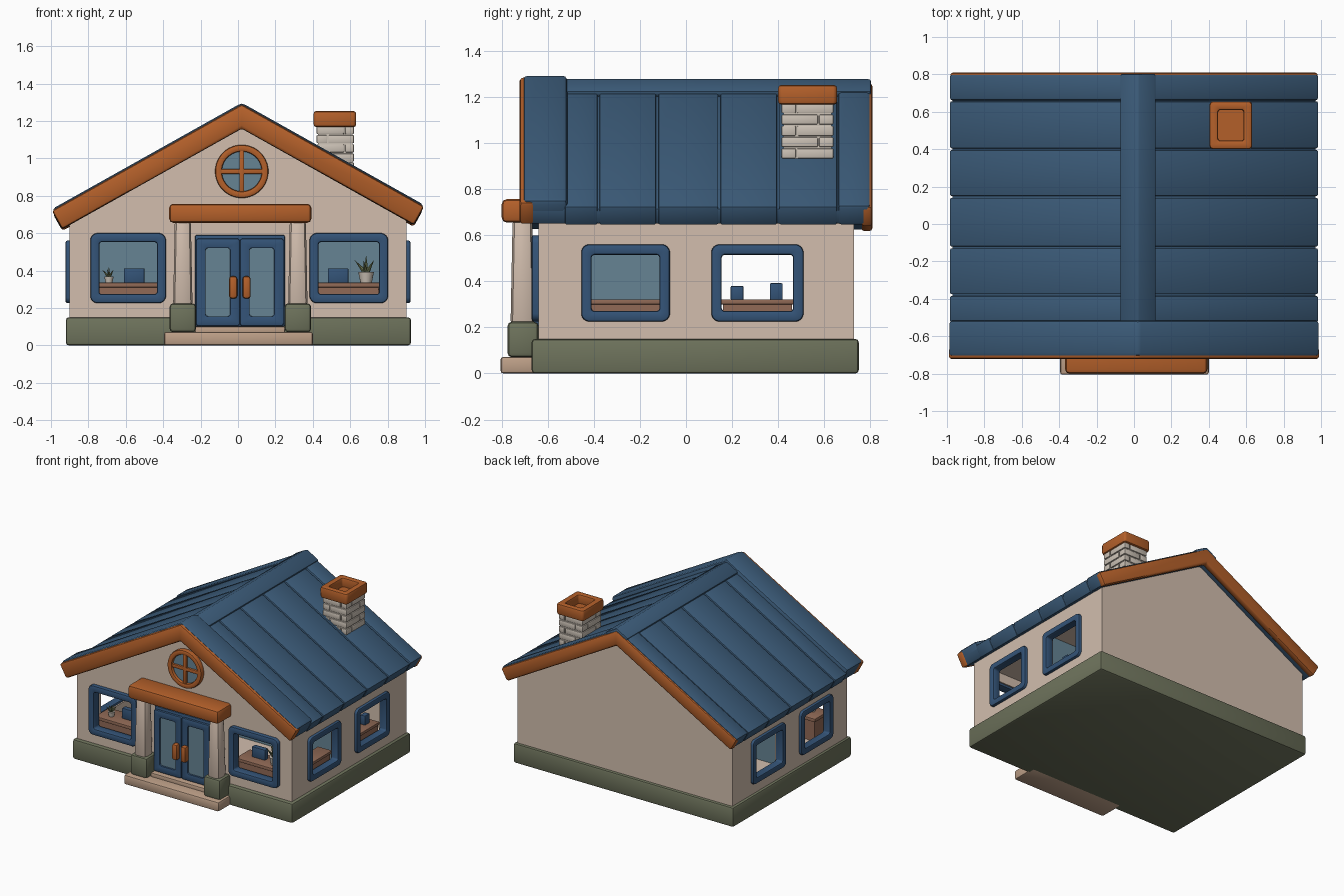
import bpy, bmesh, math
from mathutils import Matrix, Vector

if "Cube" in bpy.data.objects:
    bpy.data.objects.remove(bpy.data.objects["Cube"])


def mat(name, r, g, b):
    m = bpy.data.materials.new(name)
    lin = lambda c: ((c / 255 + 0.055) / 1.055) ** 2.4
    m.diffuse_color = (lin(r), lin(g), lin(b), 1)
    m.use_nodes = True
    m.node_tree.nodes["Principled BSDF"].inputs["Base Color"].default_value = m.diffuse_color
    return m


BLUE = mat("roof blue", 60, 92, 122)
TRIMBLUE = mat("door blue", 52, 84, 120)
ORANGE = mat("trim orange", 180, 96, 42)
WALL = mat("wall beige", 210, 190, 174)
STONE = mat("olive stone", 110, 115, 92)
STEP = mat("step tan", 190, 160, 136)
BRICK = mat("pale brick", 204, 194, 182)
GLASS = mat("glass blue grey", 102, 132, 148)
WOOD = mat("desk brown", 145, 106, 86)
LEAF = mat("leaf green", 112, 122, 84)


def make(name, verts, faces, m, bevel=0.0, segs=2):
    bm = bmesh.new()
    vs = [bm.verts.new(v) for v in verts]
    for f in faces:
        bm.faces.new([vs[i] for i in f])
    bmesh.ops.recalc_face_normals(bm, faces=bm.faces)
    me = bpy.data.meshes.new(name)
    bm.to_mesh(me)
    bm.free()
    me.materials.append(m)
    ob = bpy.data.objects.new(name, me)
    bpy.context.collection.objects.link(ob)
    if bevel:
        b = ob.modifiers.new("bevel", 'BEVEL')
        b.width, b.segments, b.limit_method = bevel, segs, 'ANGLE'
        b.angle_limit = math.radians(35)
    return ob


def prism(name, prof, y0, y1, m, bevel=0.0):
    """Profile in x/z, extruded along y."""
    n = len(prof)
    v = [(x, y, z) for y in (y0, y1) for x, z in prof]
    f = [tuple(range(n)), tuple(range(n, 2 * n))]
    f += [(i, (i + 1) % n, (i + 1) % n + n, i + n) for i in range(n)]
    return make(name, v, f, m, bevel)


def box(name, x, y, z, m, bevel=0.008, taper=1.0):
    cx, cy = sum(x) / 2, sum(y) / 2
    v = []
    for zz, s in ((z[0], 1), (z[1], taper)):
        for a, b in ((0, 0), (1, 0), (1, 1), (0, 1)):
            v.append((cx + (x[a] - cx) * s, cy + (y[b] - cy) * s, zz))
    f = [(0, 1, 2, 3), (4, 5, 6, 7)] + [(i, (i + 1) % 4, (i + 1) % 4 + 4, i + 4) for i in range(4)]
    return make(name, v, f, m, bevel)


def axes(u, v, w):
    return Matrix((u, v, w)).transposed()


FRONT = axes((1, 0, 0), (0, 0, 1), (0, -1, 0))
RIGHT = axes((0, 1, 0), (0, 0, 1), (1, 0, 0))
LEFT = axes((0, -1, 0), (0, 0, 1), (-1, 0, 0))
UP = Matrix.Identity(3)


def ring(name, centre, w, h, r, border, depth, m, rot=FRONT, bevel=0.01, n=5):
    """Rounded rectangular frame; depth runs outward from centre."""
    def outline(w, h, r):
        pts = []
        for k, (sx, sy) in enumerate(((1, 1), (-1, 1), (-1, -1), (1, -1))):
            for i in range(n):
                a = math.pi / 2 * (k + (i + 0.5) / n)
                pts.append((sx * (w / 2 - r) + r * math.cos(a), sy * (h / 2 - r) + r * math.sin(a)))
        return pts
    outer = outline(w, h, r)
    inner = outline(w - 2 * border, h - 2 * border, max(r - border, 0.015))
    c, N = Vector(centre), 4 * n
    v = [c + rot @ Vector((x, y, d)) for o, d in ((outer, 0), (outer, depth), (inner, depth), (inner, 0)) for x, y in o]
    f = [(k * N + i, k * N + (i + 1) % N, (k + 1) % 4 * N + (i + 1) % N, (k + 1) % 4 * N + i)
         for k in range(4) for i in range(N)]
    return make(name, v, f, m, bevel)


# Walls: gabled block, hollowed and pierced by the windows
CX = 0.02
walls = prism("walls", [(-.9, .1), (.9, .1), (.9, .70), (CX, 1.2), (-.9, .70)], -.64, .73, WALL, 0)
cutters = [box("room_cutter", (-.85, .85), (-.59, .68), (.16, .64), WALL, 0)]
for x in (-.5875, .5925):
    cutters.append(box("cut", (x - .17, x + .17), (-.8, -.5), (.255, .57), WALL, 0))
for y in (-.2625, .31):
    cutters.append(box("cut", (-1.2, 1.2), (y - .165, y + .165), (.255, .53), WALL, 0))
for c in cutters:
    c.hide_render = True
    b = walls.modifiers.new("cut", 'BOOLEAN')
    b.operation, b.object, b.solver = 'DIFFERENCE', c, 'EXACT'
bpy.context.view_layer.objects.active = walls
for b in list(walls.modifiers):
    bpy.ops.object.modifier_apply(modifier=b.name)
for c in cutters:
    bpy.data.objects.remove(c)

# Inner partitions seen through the windows
box("cross_partition", (-.86, .86), (0, .02), (.15, .65), GLASS, 0)
box("middle_partition", (-.01, .01), (-.6, 0), (.15, .65), GLASS, 0)

# Plinth and steps
box("plinth", (-.92, .925), (-.67, .75), (0, .15), STONE, .015)
box("front_step", (-.395, .4), (-.805, -.6), (0, .072), STEP, .012)
box("door_sill", (-.23, .25), (-.72, -.6), (.06, .1), STEP, .006)

# Window frames
for x, w in ((-.5875, .405), (.5925, .42)):
    ring("front_window_frame", (x, -.6, .413), w, .375, .04, .048, .07, TRIMBLUE)
for y, w in ((-.2625, .385), (.31, .4)):
    ring("right_window_frame", (.86, y, .393), w, .335, .035, .045, .062, TRIMBLUE, RIGHT)
    ring("left_window_frame", (-.86, y, .393), w, .335, .035, .045, .062, TRIMBLUE, LEFT)

# Round gable window
ring("round_window_frame", (CX, -.62, .93), .285, .285, .1424, .036, .055, ORANGE, n=8)
bpy.ops.mesh.primitive_cylinder_add(vertices=32, radius=.12, depth=.02, location=(CX, -.642, .93),
                                    rotation=(math.pi / 2, 0, 0))
bpy.context.object.name = "round_window_glass"
bpy.context.object.data.materials.append(GLASS)
box("round_window_bar", (CX - .013, CX + .013), (-.67, -.64), (.81, 1.05), ORANGE, .005)
box("round_window_bar", (CX - .12, CX + .12), (-.668, -.64), (.917, .943), ORANGE, .005)

# Double door
box("door_slab", (-.23, .25), (-.674, -.6), (.1, .59), TRIMBLUE, .008)
for x, hx in ((-.1075, -.026), (.1275, .046)):
    ring("door_leaf_frame", (x, -.67, .338), .232, .465, .012, .05, .022, TRIMBLUE, bevel=.005)
    box("door_glass", (x - .07, x + .07), (-.678, -.67), (.14, .54), GLASS, 0)
    box("door_handle", (hx - .022, hx + .022), (-.73, -.68), (.25, .37), ORANGE, .015)

# Porch columns and beam
for x in (-.295, .32):
    box("column_base", (x - .071, x + .071), (-.775, -.64), (.07, .225), STONE, .02)
    box("column", (x - .052, x + .052), (-.762, -.658), (.2, .68), WALL, .03, .82)
box("porch_beam", (-.368, .392), (-.8, -.62), (.655, .757), ORANGE, .022)


# Roof: chevron slabs of different heights
def chevron(name, xl, xr, top, t, y0, y1, m, bevel=.012):
    s = .56
    nx, nz = s / math.hypot(1, s), 1 / math.hypot(1, s)
    zl, zr = top - s * (CX - xl), top - s * (xr - CX)
    prof = [(xl, zl), (CX, top), (xr, zr), (xr - t * nx, zr - t * nz),
            (CX, top - t / nz), (xl + t * nx, zl - t * nz)]
    return prism(name, prof, y0, y1, m, bevel)


chevron("roof_deck", -.975, .975, 1.25, .08, -.69, .79, BLUE)
seams = [-.53, -.38, -.125, .145, .4, .66]
for a, b in zip(seams, seams[1:]):
    chevron("roof_panel", -.985, .985, 1.264, .09, a + .005, b - .005, BLUE, .006)
chevron("roof_front_border", -.995, .995, 1.297, .115, -.708, -.515, BLUE, .02)
chevron("roof_back_border", -.99, .99, 1.272, .1, .66, .80, BLUE, .015)
chevron("ridge_cap", -.075, .118, 1.28, .03, -.55, .803, BLUE, .01)
chevron("front_bargeboard", -.995, .995, 1.288, .112, -.722, -.66, ORANGE, .015)
chevron("back_bargeboard", -.988, .988, 1.264, .1, .76, .81, ORANGE, .015)

# Chimney: mortar core, offset bricks, hollow cap
box("chimney_core", (.428, .612), (.423, .632), (.85, 1.17), BRICK, 0)
for row in range(6):
    z = .885 + row * .049
    sx, sy = ((.48, .575), (.57, .48))[row % 2]
    for x in ((.42, sx - .003), (sx + .003, .62)):
        for y in ((.415, sy - .003), (sy + .003, .64)):
            box("chimney_brick", x, y, (z, z + .043), BRICK, .005)
ring("chimney_cap", (.518, .528, 1.168), .228, .256, .02, .046, .084, ORANGE, UP, .014)
box("chimney_inside", (.44, .60), (.44, .62), (1.16, 1.185), ORANGE, 0)

# Desks and monitors
for x0, x1 in ((-.78, -.40), (.40, .76)):
    box("front_desk_top", (x0, x1), (-.6, -.43), (.31, .335), WOOD, .004)
    box("front_desk_panel", (x0 + .01, x1 - .01), (-.59, -.44), (.16, .31), WOOD, 0)
for y0, y1 in ((-.42, -.1), (.15, .47)):
    box("side_desk_top", (.74, .86), (y0, y1), (.3, .322), WOOD, .004)
    box("side_desk_panel", (.75, .85), (y0 + .01, y1 - .01), (.16, .3), WOOD, 0)
for x in (-.555, .535):
    box("monitor", (x - .055, x + .055), (-.52, -.48), (.33, .412), TRIMBLUE, .005)
for y, h in ((.222, .38), (.392, .392)):
    box("side_monitor", (.77, .81), (y - .028, y + .028), (.32, h), TRIMBLUE, .005)

# Potted plants
for x, s in ((-.69, .6), (.685, 1.0)):
    bpy.ops.mesh.primitive_cone_add(vertices=16, radius1=.03 * s, radius2=.042 * s, depth=.06 * s,
                                    location=(x, -.53, .333 + .03 * s))
    bpy.context.object.name = "plant_pot"
    bpy.context.object.data.materials.append(BRICK)
    for k in range(7):
        a = math.tau * k / 7
        tilt = .75 if k else 0
        bpy.ops.mesh.primitive_cone_add(vertices=6, radius1=.016 * s, radius2=0, depth=.1 * s)
        leaf = bpy.context.object
        leaf.name = "plant_leaf"
        leaf.data.materials.append(LEAF)
        d = Vector((math.sin(tilt) * math.cos(a), math.sin(tilt) * math.sin(a), math.cos(tilt)))
        leaf.rotation_euler = d.to_track_quat('Z', 'Y').to_euler()
        leaf.location = Vector((x, -.53, .333 + .05 * s)) + d * .05 * s

# Apply modifiers and smooth the rounded edges
bpy.ops.object.select_all(action='SELECT')
bpy.context.view_layer.objects.active = walls
bpy.ops.object.convert(target='MESH')
bpy.ops.object.shade_smooth_by_angle(angle=math.radians(40))
